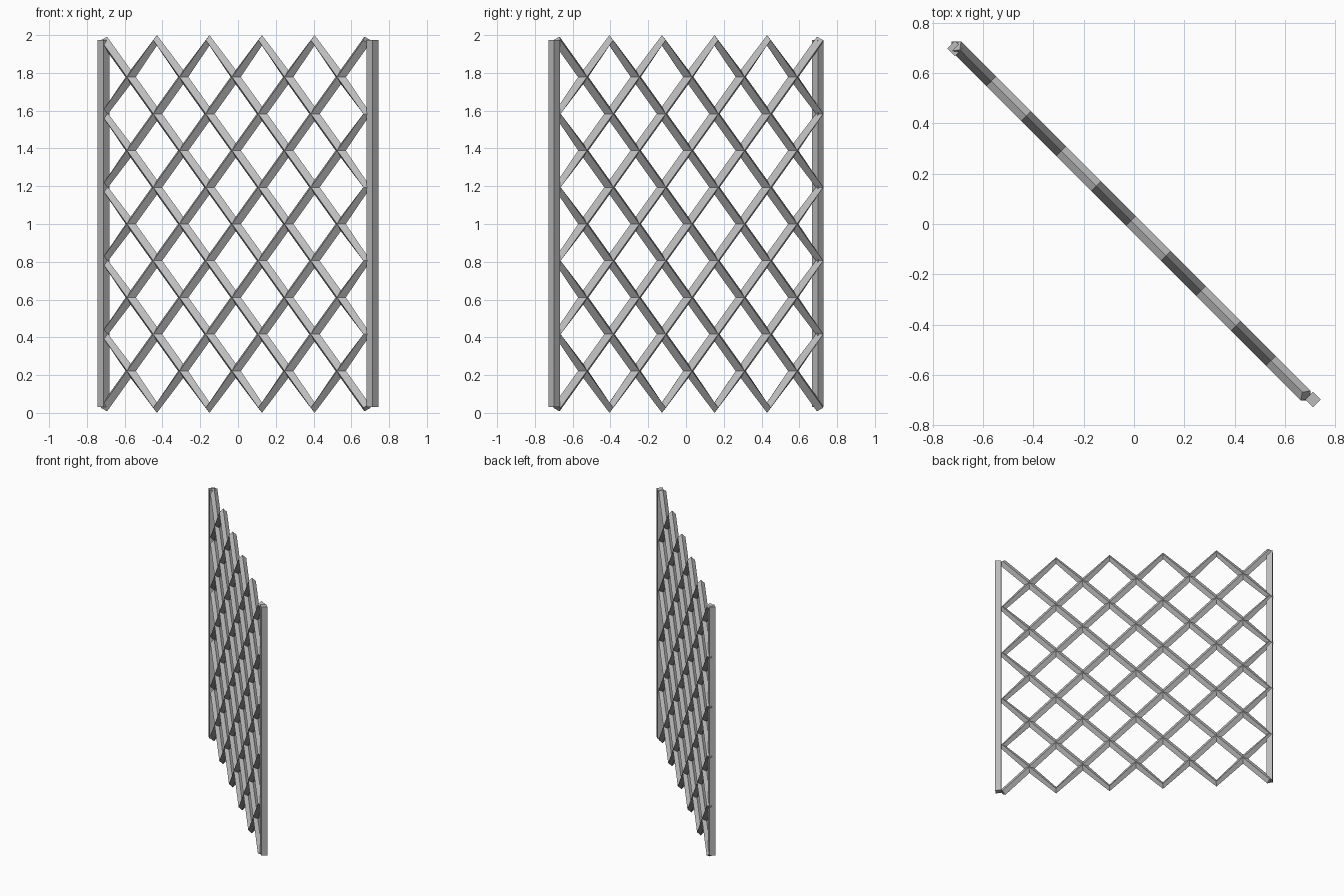
import bpy, bmesh, math
from mathutils import Vector, Matrix

cube = bpy.data.objects.get("Cube")
if cube:
    bpy.data.objects.remove(cube, do_unlink=True)

STEPS = 10              # half cells across and up
PITCH_U = 0.1966        # half cell along the panel
PITCH_Z = 0.1945        # half cell upward
RADIUS = 0.0275         # half diagonal of a bar
ALONG = Vector((1, -1, 0)).normalized()
NORMAL = Vector((-1, -1, 0)).normalized()
UP = Vector((0, 0, 1))
CENTRE = Vector((-0.012, 0.012, 1))

metal = bpy.data.materials.new("grey metal")
metal.use_nodes = True
grey = (0.5, 0.5, 0.5, 1)
metal.diffuse_color = grey
metal.node_tree.nodes["Principled BSDF"].inputs["Base Color"].default_value = grey


def add_object(name, bm):
    bmesh.ops.recalc_face_normals(bm, faces=bm.faces)
    mesh = bpy.data.meshes.new(name)
    bm.to_mesh(mesh)
    bm.free()
    mesh.materials.append(metal)
    obj = bpy.data.objects.new(name, mesh)
    bpy.context.collection.objects.link(obj)


def section(bm, i, j, lean):
    """Diamond ring at a lattice node, mitred where two bars meet on the rim."""
    across = (UP - ALONG * lean).normalized()
    on_side, on_rim = i in (0, STEPS), j in (0, STEPS)
    if on_rim and not on_side:
        across = UP
    elif on_side and not on_rim:
        across = -ALONG * lean
    half = STEPS / 2
    point = CENTRE + ALONG * (i - half) * PITCH_U + UP * (j - half) * PITCH_Z
    return [bm.verts.new(point + d * RADIUS)
            for d in (NORMAL, across, -NORMAL, -across)]


def add_bar(bm, i, j, lean):
    """One diagonal bar running upward until it reaches the rim."""
    rings = [section(bm, i, j, lean)]
    while j < STEPS and 0 <= i + lean <= STEPS:
        i, j = i + lean, j + 1
        rings.append(section(bm, i, j, lean))
    for a, b in zip(rings, rings[1:]):
        for k in range(4):
            m = (k + 1) % 4
            bm.faces.new((a[k], a[m], b[m], b[k]))
    bm.faces.new(rings[0])
    bm.faces.new(rings[-1])


# Crossing diagonal bars
for name, lean in (("rising_bars", 1), ("falling_bars", -1)):
    bm = bmesh.new()
    side = 0 if lean == 1 else STEPS
    for n in range(0, STEPS, 2):
        add_bar(bm, side + lean * n, 0, lean)
        if n:
            add_bar(bm, side, n, lean)
    add_object(name, bm)

# Square end posts, turned with the panel
for name, x in (("right_post", -0.712), ("left_post", 0.712)):
    bm = bmesh.new()
    place = (Matrix.Translation((x, -x * 0.98, 1.003))
             @ Matrix.Rotation(math.radians(45), 4, 'Z')
             @ Matrix.Diagonal((0.044, 0.044, 1.944, 1)))
    bmesh.ops.create_cube(bm, size=1, matrix=place)
    add_object(name, bm)
